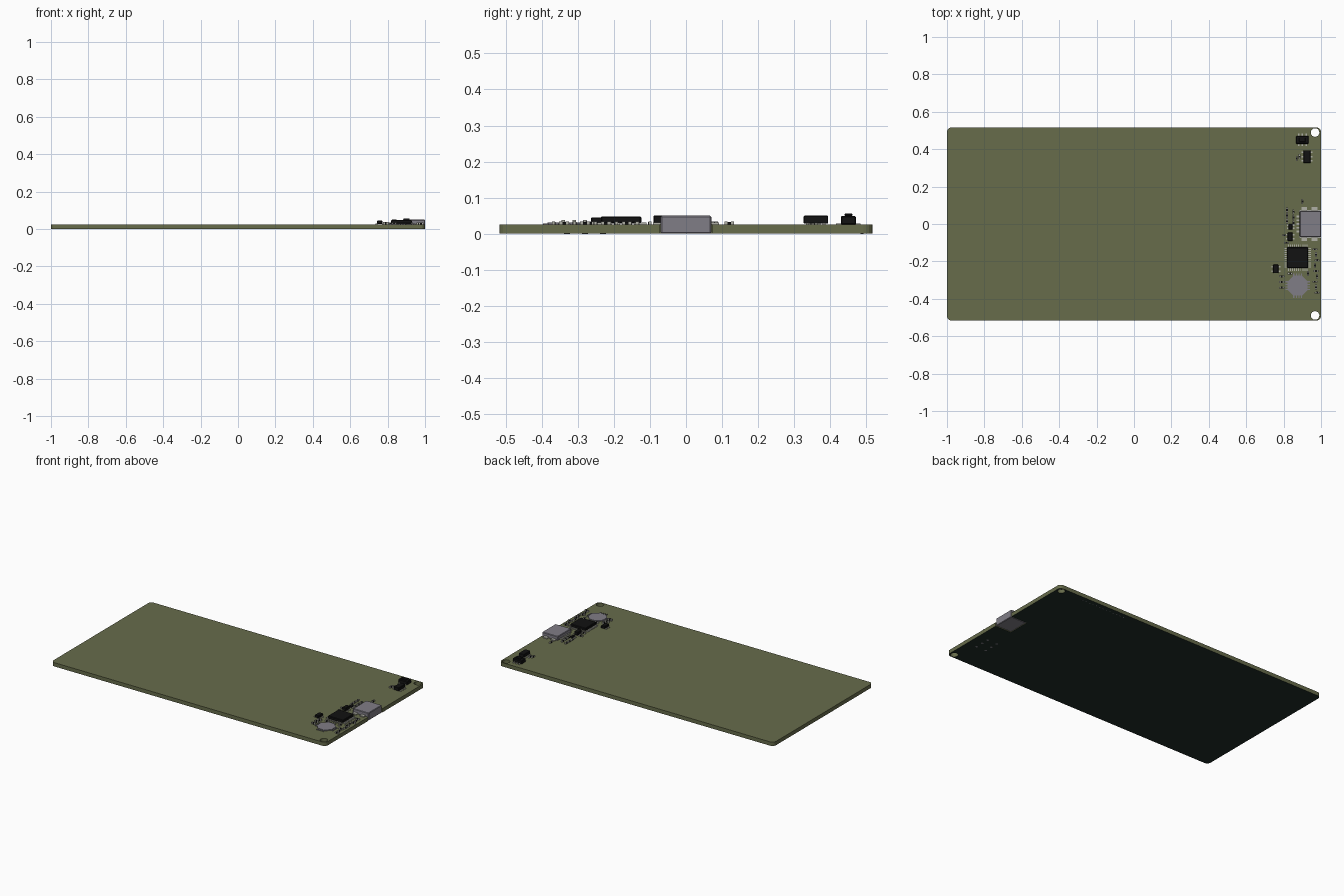
import bpy
import bmesh
from math import pi
from mathutils import Matrix, Vector

cube = bpy.data.objects.get("Cube")
if cube:
    bpy.data.objects.remove(cube, do_unlink=True)

TOP = 0.025  # upper surface of the board


def material(name, red, green, blue):
    linear = [((c / 255 + 0.055) / 1.055) ** 2.4 for c in (red, green, blue)] + [1]
    mat = bpy.data.materials.new(name)
    mat.use_nodes = True
    mat.diffuse_color = linear
    mat.node_tree.nodes["Principled BSDF"].inputs["Base Color"].default_value = linear
    return mat


olive = material("olive board", 103, 108, 75)
mask = material("dark green underside", 32, 46, 40)
steel = material("grey metal", 128, 125, 134)
silver = material("pale solder", 176, 176, 166)
black = material("black plastic", 18, 18, 18)


def finish(name, bm, *mats):
    mesh = bpy.data.meshes.new(name)
    bm.normal_update()
    bm.to_mesh(mesh)
    bm.free()
    obj = bpy.data.objects.new(name, mesh)
    bpy.context.collection.objects.link(obj)
    for mat in mats:
        mesh.materials.append(mat)
    return obj


def add_box(bm, x, y, w, d, low, high, index=0):
    place = Matrix.Translation((x, y, (low + high) / 2)) @ Matrix.Diagonal((w, d, high - low, 1))
    verts = bmesh.ops.create_cube(bm, size=1, matrix=place)["verts"]
    for face in {f for v in verts for f in v.link_faces}:
        face.material_index = index
    return verts


def add_disc(bm, x, y, radius, low, high, sides, turn=0):
    place = Matrix.Translation((x, y, (low + high) / 2)) @ Matrix.Rotation(turn, 4, "Z")
    bmesh.ops.create_cone(bm, cap_ends=True, segments=sides, radius1=radius,
                          radius2=radius, depth=high - low, matrix=place)


def box(name, x, y, w, d, low, high, mat, bevel=0.0):
    bm = bmesh.new()
    add_box(bm, x, y, w, d, low, high)
    if bevel:
        bmesh.ops.bevel(bm, geom=bm.edges[:], offset=bevel, segments=1, affect="EDGES")
    return finish(name, bm, mat)


# Board with rounded corners, two screw holes and a connector slot
bm = bmesh.new()
add_box(bm, 0, 0, 2, 1.034, 0, TOP)
upright = [e for e in bm.edges if abs(e.verts[0].co.z - e.verts[1].co.z) > TOP / 2]
bmesh.ops.bevel(bm, geom=upright, offset=0.025, segments=5, profile=0.5, affect="EDGES")
board = finish("board", bm, olive, mask)

cutters = []
for side in (-1, 1):
    bm = bmesh.new()
    add_disc(bm, 0.968, side * 0.489, 0.023, -0.1, 0.1, 24)
    cutters.append(finish("hole_cutter", bm))
cutters.append(box("slot_cutter", 0.96, 0, 0.15, 0.146, -0.1, 0.1, olive))
bpy.context.view_layer.objects.active = board
for cutter in cutters:
    cutter.hide_render = True
    cut = board.modifiers.new("cut", "BOOLEAN")
    cut.operation = "DIFFERENCE"
    cut.solver = "EXACT"
    cut.object = cutter
    bpy.ops.object.modifier_apply(modifier=cut.name)
for cutter in cutters:
    bpy.data.objects.remove(cutter, do_unlink=True)
for face in board.data.polygons:
    face.material_index = 1 if face.normal.z < -0.5 else 0

# Edge connector sunk into the slot, with solder tabs
box("connector_shell", 0.943, 0, 0.114, 0.14, 0, 0.05, steel, 0.003)
bm = bmesh.new()
for side in (-1, 1):
    for x in (0.91, 0.965):
        add_box(bm, x, side * 0.08, 0.03, 0.022, TOP, 0.031)
for i in range(5):
    add_box(bm, 0.88, -0.04 + i * 0.02, 0.024, 0.01, TOP, 0.03)
finish("connector_tabs", bm, silver)

# Square processor with pins on four sides
CX, CY = 0.875, -0.18
box("processor_body", CX, CY, 0.112, 0.112, TOP + 0.004, 0.048, black, 0.003)
bm = bmesh.new()
for i in range(10):
    step = (i - 4.5) * 0.011
    for side in (-1, 1):
        add_box(bm, CX + side * 0.062, CY + step, 0.016, 0.005, TOP, 0.031)
        add_box(bm, CX + step, CY + side * 0.062, 0.005, 0.016, TOP, 0.031)
finish("processor_pins", bm, silver)

# Flat octagonal can with short legs
bm = bmesh.new()
add_disc(bm, CX, -0.33, 0.058, TOP, 0.031, 8, pi / 8)
finish("metal_can", bm, steel)
bm = bmesh.new()
for side in (-1, 1):
    for i in range(4):
        step = (i - 1.5) * 0.014
        add_box(bm, CX + side * 0.058, step - 0.33, 0.016, 0.006, TOP, 0.029)
        add_box(bm, CX + step, side * 0.058 - 0.33, 0.006, 0.016, TOP, 0.029)
finish("metal_can_legs", bm, steel)

# Push button with a raised cap
box("button_base", 0.9, 0.45, 0.066, 0.042, TOP, 0.049, black, 0.003)
box("button_cap", 0.9, 0.45, 0.035, 0.022, 0.049, 0.056, black, 0.002)
bm = bmesh.new()
for side in (-1, 1):
    for x in (-0.02, 0, 0.02):
        add_box(bm, 0.9 + x, 0.45 + side * 0.026, 0.008, 0.016, TOP, 0.029)
finish("button_legs", bm, silver)


def small_chip(name, x, y, w, d, high, legs):
    box(name + "_body", x, y, w, d, TOP + 0.003, high, black, 0.002)
    leg_mesh = bmesh.new()
    for side in (-1, 1):
        for i in range(legs):
            offset = (i - (legs - 1) / 2) * d / legs
            add_box(leg_mesh, x + side * (w / 2 + 0.004), y + offset, 0.012, 0.008, TOP, 0.03)
    finish(name + "_legs", leg_mesh, silver)


small_chip("regulator", 0.925, 0.36, 0.038, 0.068, 0.05, 3)
small_chip("left_transistor", 0.758, -0.24, 0.028, 0.046, 0.045, 2)
small_chip("middle_diode", 0.835, -0.068, 0.026, 0.044, 0.05, 2)
small_chip("upper_diode", 0.837, -0.015, 0.02, 0.03, 0.036, 2)


# Tiny two-ended parts scattered around the chips
def passive(bm, x, y, along_y, high=0.034):
    dx, dy = (0, 0.009) if along_y else (0.009, 0)
    add_box(bm, x, y, 0.01, 0.01, TOP, high - 0.001, 1)
    for side in (-1, 1):
        add_box(bm, x + side * dx, y + side * dy, 0.009, 0.009, TOP, high)


bm = bmesh.new()
for i in range(9):
    passive(bm, 0.967 + (i % 3) * 0.006, -0.135 - i * 0.029, i % 2)
for y in (0.015, 0.045, 0.075):
    passive(bm, 0.818, y, True)
    passive(bm, 0.852, y - 0.01, True)
for y in (-0.28, -0.31, -0.34):
    passive(bm, 0.79, y, False, 0.038)
for x, y in ((0.9, 0.12), (0.87, 0.35), (0.885, 0.36), (0.815, -0.1), (0.835, -0.265),
             (0.93, -0.265), (0.805, -0.06)):
    passive(bm, x, y, x > 0.85)
finish("passive_parts", bm, silver, black)

# Contact pads under the board
bm = bmesh.new()
for i in range(13):
    add_disc(bm, 0.49 + i * 0.026, 0.488, 0.004, -0.0006, 0.001, 8)
for x in (0.86, 0.93):
    for y in (-0.23, -0.28, -0.33):
        add_disc(bm, x, y, 0.008, -0.0006, 0.001, 12)
finish("underside_pads", bm, steel)
